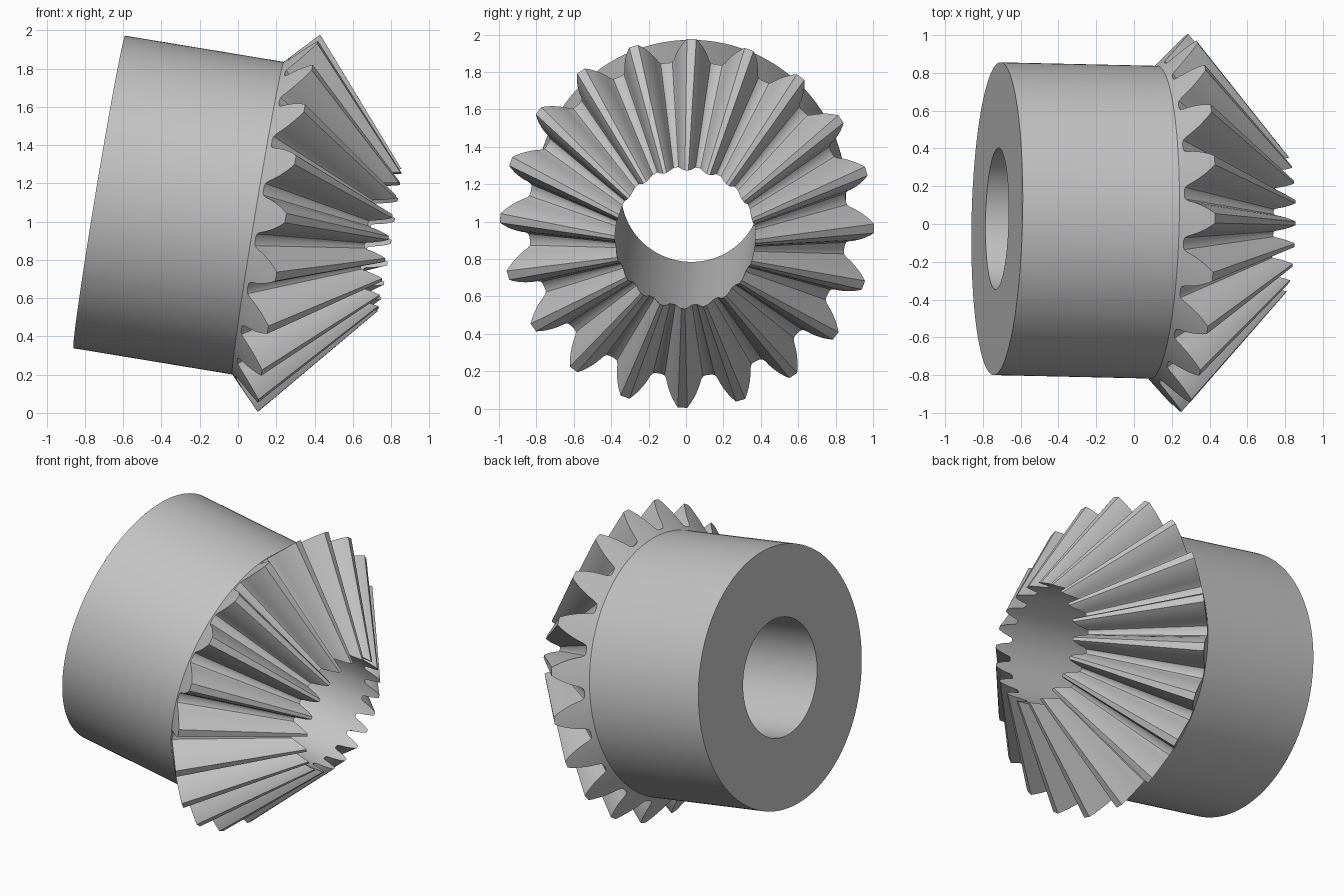
import bpy
import bmesh
from math import cos, sin, radians, tau
from mathutils import Vector

if "Cube" in bpy.data.objects:
    bpy.data.objects.remove(bpy.data.objects["Cube"], do_unlink=True)

# Gear dimensions
TEETH = 20
HUB_R, HUB_LEN = 0.828, 0.841
ROOT_R, TIP_R = 0.852, 1.0
BORE_R = 0.375
TIP_S, APEX_S = 1.005, 1.861

# Tilted gear frame: centre of the back disc, axis, and two radial directions
origin = Vector((-0.725, 0.028, 1.155))
axis = Vector((0.987, -0.022, -0.163)).normalized()
side = axis.cross(Vector((0, 0, 1))).normalized()
up = side.cross(axis)
TURN = radians(-1.6)

# Half of a tooth outline: (height fraction, half width), root to tip
half = [(0, 0.118), (0.03, 0.103), (0.12, 0.094), (0.3, 0.086), (0.5, 0.074),
        (0.7, 0.058), (0.87, 0.041), (1, 0.025)]
tooth = [(t, -w) for t, w in half] + [(t, w) for t, w in reversed(half)]


def place(angle, radius, s):
    a = angle + TURN
    return origin + axis * s + (up * cos(a) + side * sin(a)) * radius


# Angle, radius and axial position of every point round the large tooth end
outline = []
for i in range(TEETH):
    for t, w in tooth:
        r = ROOT_R + (TIP_R - ROOT_R) * t
        s = HUB_LEN + (TIP_S - HUB_LEN) * (r - HUB_R) / (TIP_R - HUB_R)
        outline.append((tau * i / TEETH + w / r, r, s))

bm = bmesh.new()


def ring(rule):
    return [bm.verts.new(place(a, *rule(r, s))) for a, r, s in outline]


# Rings: hub back, hub shoulder, large tooth end, small tooth end, bore back
rings = [
    ring(lambda r, s: (HUB_R, 0)),
    ring(lambda r, s: (HUB_R, HUB_LEN)),
    ring(lambda r, s: (r, s)),
    ring(lambda r, s: (BORE_R, APEX_S + (s - APEX_S) * BORE_R / r)),
    ring(lambda r, s: (BORE_R, 0)),
]

# Skin the rings into one closed body
count = len(outline)
for k, lower in enumerate(rings):
    upper = rings[(k + 1) % len(rings)]
    for i in range(count):
        j = (i + 1) % count
        bm.faces.new((lower[i], lower[j], upper[j], upper[i]))
bmesh.ops.recalc_face_normals(bm, faces=bm.faces)

mesh = bpy.data.meshes.new("bevel_gear")
bm.to_mesh(mesh)
bm.free()
gear = bpy.data.objects.new("bevel_gear", mesh)
bpy.context.collection.objects.link(gear)

# Plain grey metal
grey = bpy.data.materials.new("plain_grey")
grey.use_nodes = True
colour = (0.55, 0.55, 0.55, 1)
grey.diffuse_color = colour
grey.node_tree.nodes["Principled BSDF"].inputs["Base Color"].default_value = colour
mesh.materials.append(grey)

# Smooth round surfaces, crisp edges
bpy.ops.object.select_all(action='DESELECT')
gear.select_set(True)
bpy.context.view_layer.objects.active = gear
bpy.ops.object.shade_smooth_by_angle(angle=radians(30))
